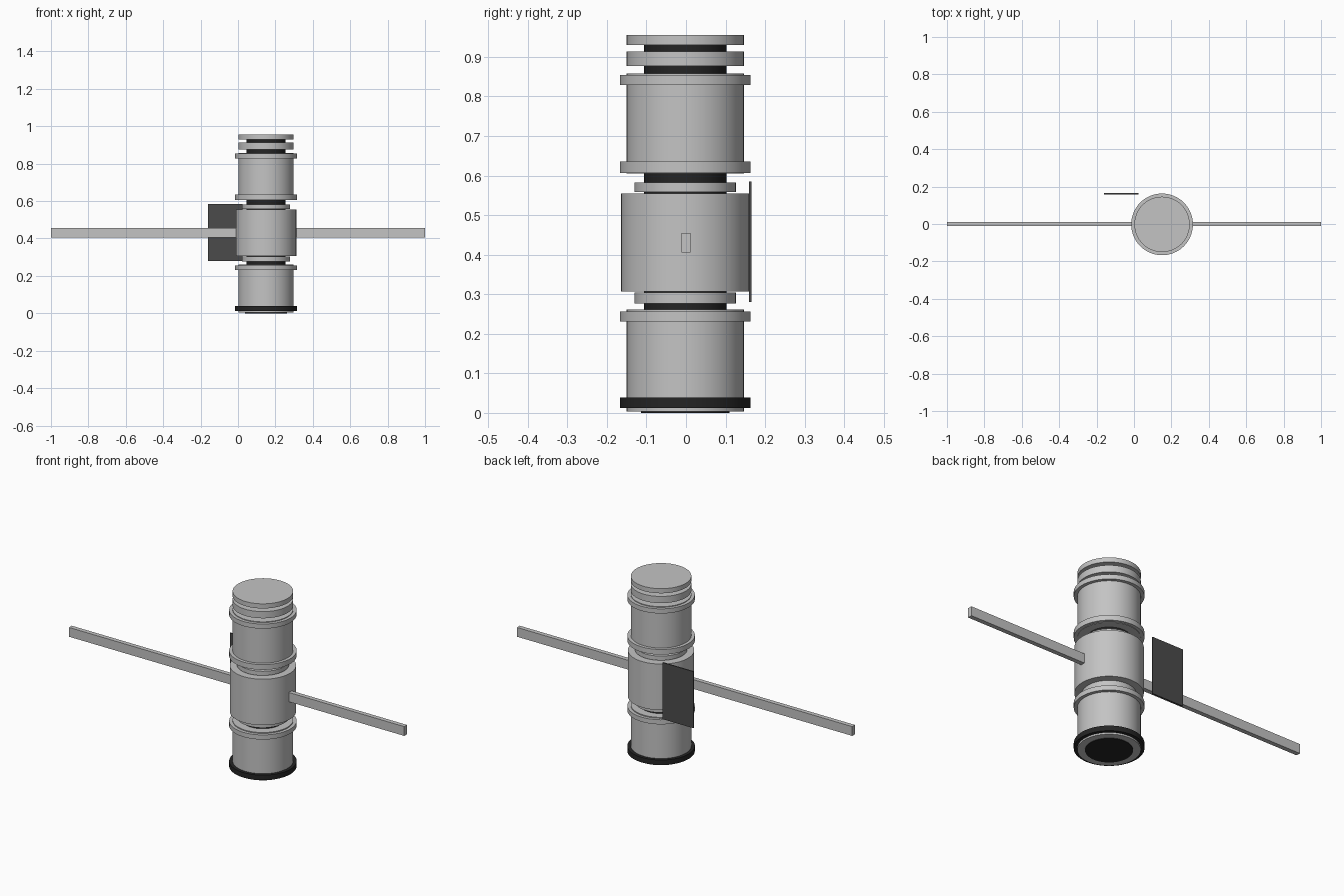
import bpy
from math import radians

cube = bpy.data.objects.get("Cube")
if cube:
    bpy.data.objects.remove(cube, do_unlink=True)

AXIS_X, AXIS_Y = 0.15, -0.002   # centre line of the stacked modules


def material(name, value):
    mat = bpy.data.materials.new(name)
    mat.use_nodes = True
    colour = (value, value, value, 1)
    mat.diffuse_color = colour
    mat.node_tree.nodes["Principled BSDF"].inputs["Base Color"].default_value = colour
    return mat


hull = material("light grey hull", 0.55)
panel = material("dark grey panel", 0.07)
seal = material("black seal", 0.018)


def drum(name, bottom, top, radius, mat):
    bpy.ops.mesh.primitive_cylinder_add(
        vertices=64, radius=radius, depth=top - bottom,
        location=(AXIS_X, AXIS_Y, (bottom + top) / 2))
    obj = bpy.context.object
    obj.name = name
    obj.data.materials.append(mat)
    bpy.ops.object.shade_smooth_by_angle(angle=radians(30))
    return obj


def box(name, low, high, mat):
    bpy.ops.mesh.primitive_cube_add(
        size=1, location=[(a + b) / 2 for a, b in zip(low, high)])
    obj = bpy.context.object
    obj.name = name
    obj.scale = [b - a for a, b in zip(low, high)]
    bpy.ops.object.transform_apply(location=False, rotation=False, scale=True)
    obj.data.materials.append(mat)
    return obj


RIM, MODULE, COLLAR, NECK = 0.165, 0.148, 0.128, 0.104

# Lower module with its black base rim and docking port
drum("docking_port", 0.0, 0.02, 0.112, seal)
drum("lower_module", 0.003, 0.261, MODULE, hull)
drum("lower_base_rim", 0.012, 0.039, RIM, seal)
drum("lower_top_rim", 0.231, 0.256, RIM, hull)

# Central module with collars and black connecting necks
drum("lower_neck", 0.25, 0.31, NECK, seal)
drum("lower_collar", 0.277, 0.304, COLLAR, hull)
drum("central_module", 0.307, 0.555, 0.162, hull)
drum("upper_collar", 0.559, 0.582, COLLAR, hull)
drum("upper_neck", 0.55, 0.61, NECK, seal)

# Upper module
drum("upper_module", 0.605, 0.858, MODULE, hull)
drum("upper_base_rim", 0.607, 0.635, RIM, hull)
drum("upper_top_rim", 0.829, 0.854, RIM, hull)

# Stacked end discs
drum("end_neck", 0.85, 0.94, NECK, seal)
drum("end_disc", 0.877, 0.913, MODULE, hull)
drum("end_cap", 0.93, 0.955, MODULE, hull)

# Long cross beam on both sides
box("cross_beam", (-1, -0.012, 0.405), (1, 0.012, 0.455), hull)

# Thin rear panel
box("rear_panel", (-0.16, 0.159, 0.28), (0.025, 0.165, 0.585), panel)
